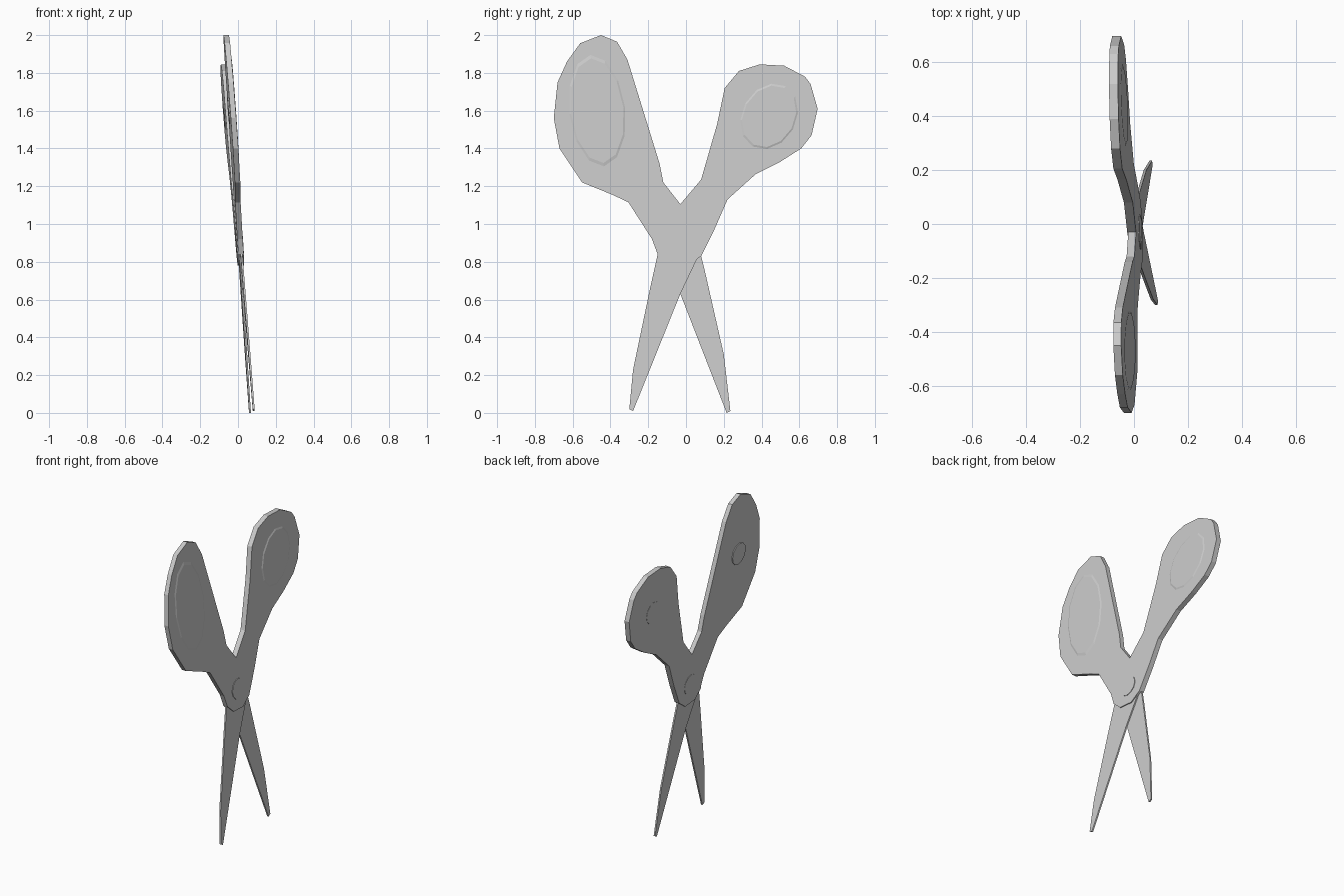
import bpy, bmesh, math

if "Cube" in bpy.data.objects:
    bpy.data.objects.remove(bpy.data.objects["Cube"])


def plate(name, outline, offset, thick, inset=0.0):
    """Extrude a (y, z) outline into a flat plate lying on the leaning plane."""
    def lean(y, z):
        return 0.073 - 0.0737 * z - 0.025 * y
    bm = bmesh.new()
    cy = sum(p[0] for p in outline) / len(outline)
    cz = sum(p[1] for p in outline) / len(outline)
    front, back = [], []
    for y, z in outline:
        fy, fz = y + (cy - y) * inset, z + (cz - z) * inset
        back.append(bm.verts.new((lean(y, z) + offset - thick / 2, y, z)))
        front.append(bm.verts.new((lean(fy, fz) + offset + thick / 2, fy, fz)))
    bm.faces.new(front)
    bm.faces.new(back[::-1])
    n = len(outline)
    for i in range(n):
        j = (i + 1) % n
        bm.faces.new((back[i], back[j], front[j], front[i]))
    bmesh.ops.recalc_face_normals(bm, faces=bm.faces)
    mesh = bpy.data.meshes.new(name)
    bm.to_mesh(mesh)
    bm.free()
    ob = bpy.data.objects.new(name, mesh)
    bpy.context.collection.objects.link(ob)
    return ob


def ellipse(cy, cz, ry, rz, tilt=0.0, n=12):
    pts = []
    for i in range(n):
        a = 2 * math.pi * i / n
        u, v = ry * math.cos(a), rz * math.sin(a)
        pts.append((cy + u * math.cos(tilt) - v * math.sin(tilt),
                    cz + u * math.sin(tilt) + v * math.cos(tilt)))
    return pts


# Handles, each with its rounded hub at the pivot
handle_a = [(0.08, 0.83), (0.15, 0.97), (0.22, 1.13), (0.37, 1.265), (0.50, 1.33),
            (0.61, 1.40), (0.665, 1.47), (0.697, 1.61), (0.66, 1.74), (0.63, 1.78),
            (0.52, 1.838), (0.39, 1.845), (0.28, 1.81), (0.205, 1.72), (0.165, 1.53),
            (0.08, 1.235), (-0.03, 1.105), (-0.14, 0.91), (-0.15, 0.84),
            (-0.09, 0.787), (0.01, 0.78)]
handle_b = [(-0.15, 0.84), (-0.18, 0.92), (-0.305, 1.115), (-0.39, 1.155), (-0.55, 1.22),
            (-0.67, 1.40), (-0.70, 1.56), (-0.68, 1.75), (-0.63, 1.86), (-0.56, 1.957),
            (-0.45, 2.0), (-0.365, 1.965), (-0.31, 1.87), (-0.14, 1.32), (-0.12, 1.22),
            (-0.03, 1.105), (0.065, 0.93), (0.075, 0.84), (0.01, 0.79), (-0.09, 0.795)]
plate("right_handle", handle_a, -0.001, 0.033)
plate("left_handle", handle_b, 0.001, 0.029)

# Crossing blades
blade_a = [(-0.15, 0.84), (-0.19, 0.66), (-0.28, 0.23), (-0.30, 0.02), (-0.28, 0.01),
           (-0.03, 0.63), (0.07, 0.84), (-0.03, 0.95)]
blade_b = [(0.08, 0.83), (0.10, 0.75), (0.20, 0.31), (0.235, 0.01), (0.215, 0.0),
           (-0.03, 0.63), (-0.14, 0.84), (-0.03, 0.95)]
plate("left_blade", blade_a, 0.004, 0.010)
plate("right_blade", blade_b, -0.004, 0.010)

# Raised finger panels on the outer face, small round bosses on the other
for side, cy, cz, ry, rz, tilt in (("right", 0.44, 1.57, 0.15, 0.19, -0.5),
                                   ("left", -0.47, 1.60, 0.155, 0.31, 0.12)):
    plate(side + "_finger_panel", ellipse(cy, cz, ry, rz, tilt), 0.016, 0.006, 0.1)
    plate(side + "_rear_boss", ellipse(cy, cz, 0.07, 0.07), -0.016, 0.006)

# Pivot screw through the hub
plate("pivot_screw", ellipse(-0.03, 0.91, 0.065, 0.065), 0.0, 0.038)
